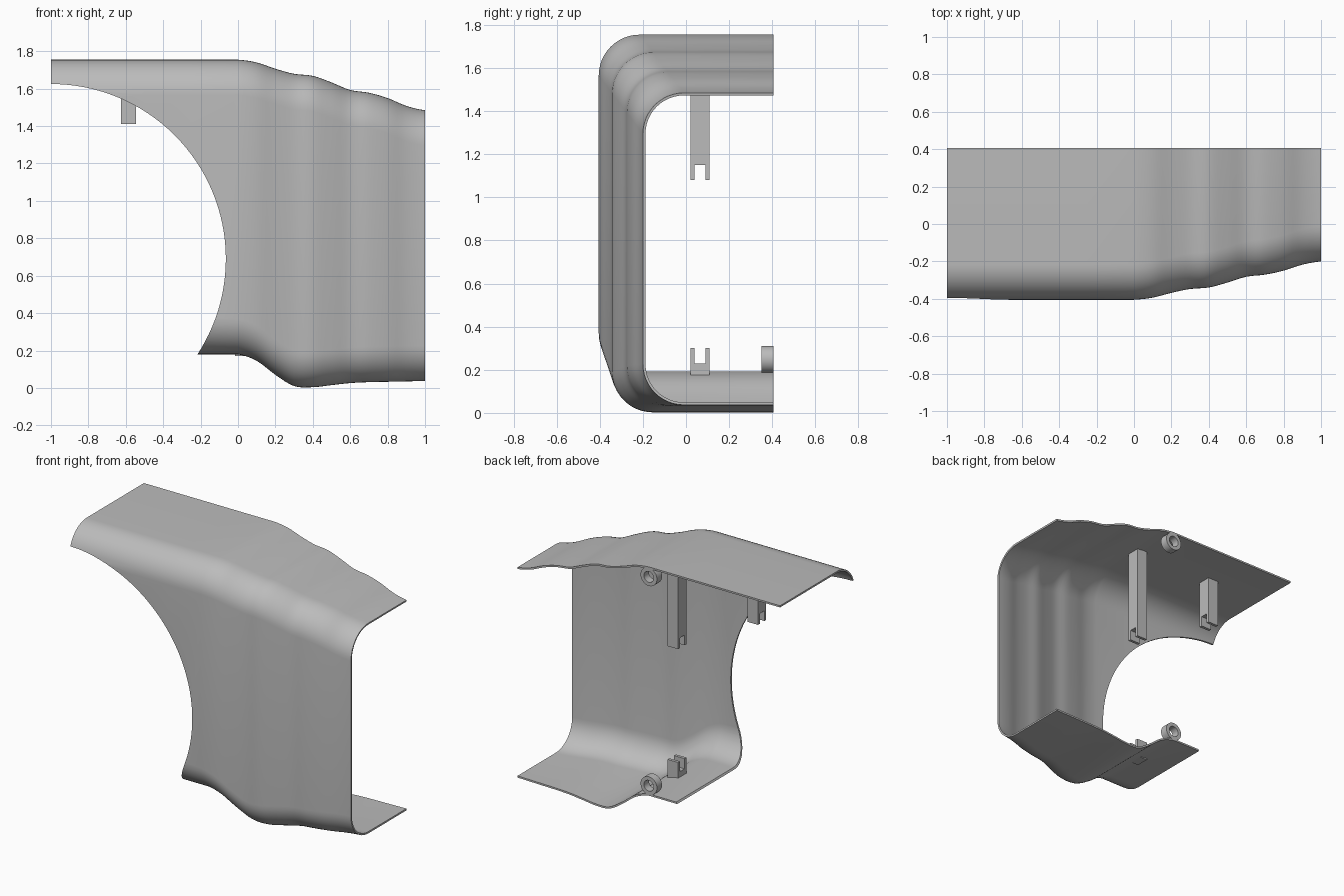
import bpy, bmesh, math
from mathutils import Matrix

if "Cube" in bpy.data.objects:
    bpy.data.objects.remove(bpy.data.objects["Cube"], do_unlink=True)

grey = bpy.data.materials.new("light_grey")
grey.use_nodes = True
COLOR = (0.5, 0.5, 0.5, 1)
grey.diffuse_color = COLOR
grey.node_tree.nodes["Principled BSDF"].inputs["Base Color"].default_value = COLOR


def make_object(name, bm):
    bmesh.ops.recalc_face_normals(bm, faces=bm.faces)
    mesh = bpy.data.meshes.new(name)
    bm.to_mesh(mesh)
    bm.free()
    mesh.materials.append(grey)
    obj = bpy.data.objects.new(name, mesh)
    bpy.context.collection.objects.link(obj)
    return obj


def activate(obj):
    bpy.ops.object.select_all(action='DESELECT')
    obj.select_set(True)
    bpy.context.view_layer.objects.active = obj


def smooth(obj, angle=35):
    activate(obj)
    bpy.ops.object.shade_smooth_by_angle(angle=math.radians(angle))


def curve_at(values, x):
    """Smooth value at x in 0..1 through evenly spaced samples, held flat before 0."""
    n = len(values) - 1
    t = min(max(x, 0), 1) * n
    i = min(int(t), n - 1)
    f = t - i
    p = [values[min(max(i + k, 0), n)] for k in (-1, 0, 1, 2)]
    return 0.5 * (2 * p[1] + (p[2] - p[0]) * f
                  + (2 * p[0] - 5 * p[1] + 4 * p[2] - p[3]) * f * f
                  + (3 * p[1] - p[0] - 3 * p[2] + p[3]) * f ** 3)


# Rippled shell: C-shaped sections swept along x
TAPER = [0, .055, .18, .28, .32, .45, .6, .655, .76, .915, 1]
FLOOR = [.18, .145, .07, .01, .004, .015, .026, .031, .033, .035, .037]
RADIUS, THICK, BACK = .19, .012, .405


def section(x):
    taper = curve_at(TAPER, x)
    top, front, floor = 1.755 - .27 * taper, -.405 + .205 * taper, curve_at(FLOOR, x)
    points = [(BACK, top)]
    for z, start in ((top - RADIUS, 90), (floor + RADIUS, 180)):
        for k in range(13):
            a = math.radians(start + 90 * k / 12)
            points.append((front + RADIUS + RADIUS * math.cos(a), z + RADIUS * math.sin(a)))
    return points + [(BACK, floor)]


bm = bmesh.new()
stations = [-1, -.75, -.5, -.25] + [k / 40 for k in range(41)]
rows = [[bm.verts.new((x, y, z)) for y, z in section(x)] for x in stations]
for a, b in zip(rows, rows[1:]):
    for j in range(len(a) - 1):
        bm.faces.new((a[j], a[j + 1], b[j + 1], b[j]))
shell = make_object("shell", bm)
# Make the face normals point outward so the wall grows inward
if shell.data.polygons[0].normal.z < 0:
    shell.data.flip_normals()
solid = shell.modifiers.new("thickness", 'SOLIDIFY')
solid.thickness = THICK
solid.offset = -1
solid.use_even_offset = True

# Round arch cut through the front
bm = bmesh.new()
bmesh.ops.create_cone(bm, cap_ends=True, segments=128, radius1=.935, radius2=.935, depth=2,
                      matrix=Matrix.Translation((-1, 0, .69)) @ Matrix.Rotation(math.pi / 2, 4, 'X'))
cutter = make_object("arch_cutter", bm)
cutter.hide_render = True
cut = shell.modifiers.new("arch", 'BOOLEAN')
cut.operation = 'DIFFERENCE'
cut.solver = 'EXACT'
cut.object = cutter
activate(shell)
for name in ("thickness", "arch"):
    bpy.ops.object.modifier_apply(modifier=name)
bpy.data.objects.remove(cutter, do_unlink=True)
smooth(shell)


# Forked posts: slotted profile extruded along x
def forked_post(name, x, base, tip, slot=.07, width=.08):
    s = slot if tip < base else -slot
    profile = [(.02, base), (.11, base), (.11, tip), (.09, tip), (.09, tip + s),
               (.04, tip + s), (.04, tip), (.02, tip)]
    bm = bmesh.new()
    face = bm.faces.new([bm.verts.new((x - width / 2, y, z)) for y, z in profile])
    ext = bmesh.ops.extrude_face_region(bm, geom=[face])
    moved = [v for v in ext["geom"] if isinstance(v, bmesh.types.BMVert)]
    bmesh.ops.translate(bm, verts=moved, vec=(width, 0, 0))
    return make_object(name, bm)


forked_post("short_upper_post", -.585, 1.748, 1.41)
forked_post("long_upper_post", .023, 1.742, 1.08)
forked_post("lower_post", .023, .17, .30)


# Ring bosses: washer profile spun about the y axis
def ring(name, z, outer=.0625, inner=.037, y0=.35, y1=BACK, sides=40):
    bm = bmesh.new()
    loops = []
    for k in range(sides):
        a = 2 * math.pi * k / sides
        loops.append([bm.verts.new((r * math.cos(a), y, z + r * math.sin(a)))
                      for r, y in ((outer, y0), (outer, y1), (inner, y1), (inner, y0))])
    for k in range(sides):
        a, b = loops[k], loops[(k + 1) % sides]
        for j in range(4):
            bm.faces.new((a[j], a[(j + 1) % 4], b[(j + 1) % 4], b[j]))
    smooth(make_object(name, bm))


ring("upper_ring", 1.686)
ring("lower_ring", .248)
